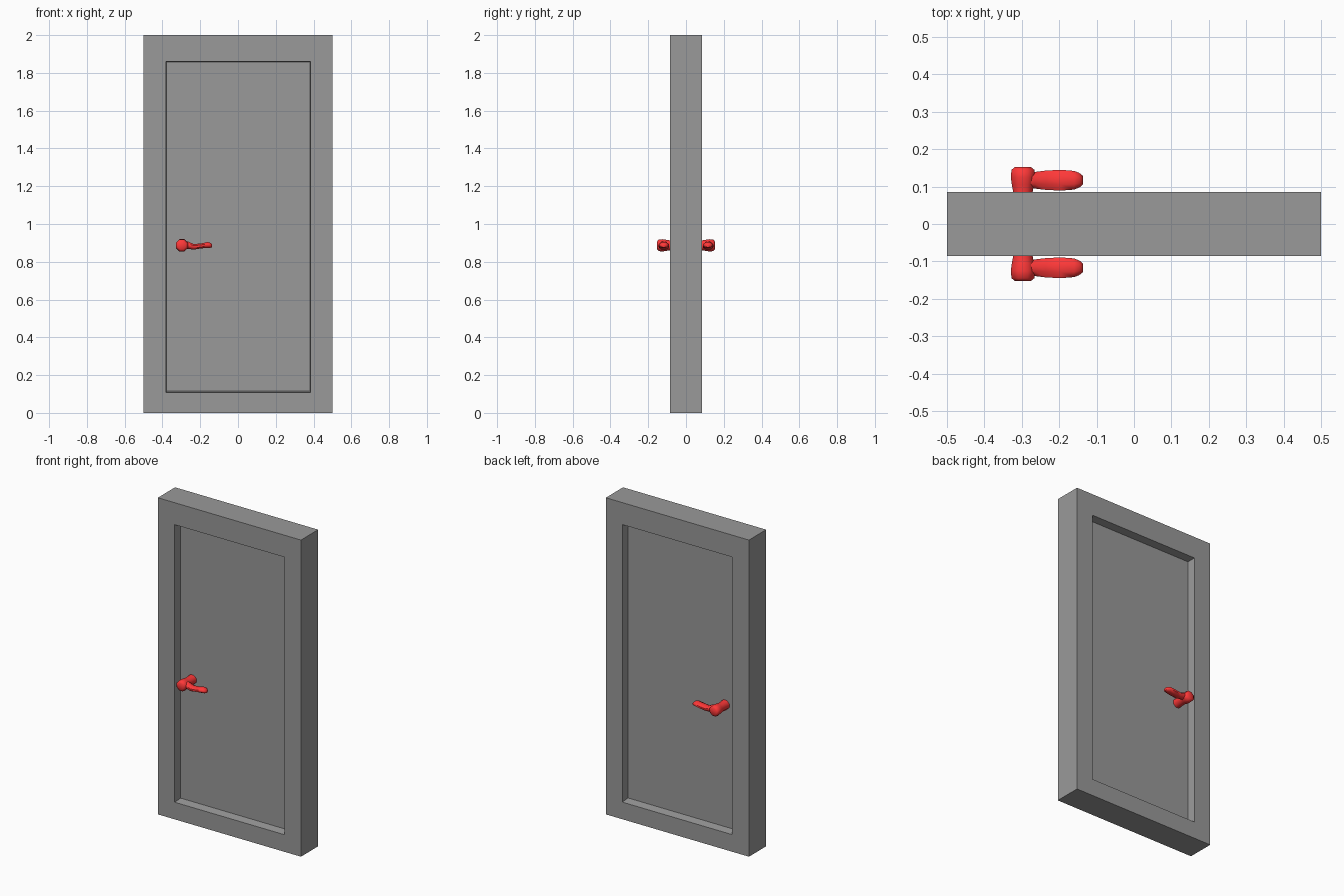
import bpy, bmesh
from math import cos, sin, tau

if "Cube" in bpy.data.objects:
    bpy.data.objects.remove(bpy.data.objects["Cube"])


def material(name, color):
    mat = bpy.data.materials.new(name)
    mat.diffuse_color = (*color, 1)
    mat.use_nodes = True
    mat.node_tree.nodes["Principled BSDF"].inputs["Base Color"].default_value = mat.diffuse_color
    return mat


red = material("red", (1.0, 0.04, 0.04))
dark_grey = material("dark_grey", (0.32, 0.32, 0.32))


def loft(bm, rings):
    """Skin a list of point rings and cap both ends."""
    loops = [[bm.verts.new(p) for p in ring] for ring in rings]
    n = len(loops[0])
    for a, b in zip(loops, loops[1:]):
        for i in range(n):
            j = (i + 1) % n
            bm.faces.new((a[i], a[j], b[j], b[i]))
    bm.faces.new(loops[0])
    bm.faces.new(loops[-1])


def finish(bm, name, mat, smooth=False):
    bmesh.ops.recalc_face_normals(bm, faces=bm.faces)
    me = bpy.data.meshes.new(name)
    bm.to_mesh(me)
    bm.free()
    me.materials.append(mat)
    ob = bpy.data.objects.new(name, me)
    bpy.context.collection.objects.link(ob)
    if smooth:
        bpy.ops.object.select_all(action='DESELECT')
        ob.select_set(True)
        bpy.context.view_layer.objects.active = ob
        bpy.ops.object.shade_smooth_by_angle(angle=1.0)


def rect(y, x0, x1, z0, z1):
    return [(x0, y, z0), (x1, y, z0), (x1, y, z1), (x0, y, z1)]


# Door slab: recessed panel, raised border and outer sides, front to back
half = [((-0.378, 0.382, 0.115, 1.857), 0.033),
        ((-0.382, 0.385, 0.108, 1.861), 0.086),
        ((-0.5, 0.5, 0.0, 2.0), 0.086)]
bm = bmesh.new()
loft(bm, [rect(-y, *r) for r, y in half] + [rect(y, *r) for r, y in reversed(half)])
finish(bm, "door", dark_grey)

# Handle sections: spindle (y, radius) and lever (x, z, half depth, half height)
SIDES = 8
spindle = [(0.03, 0.031), (0.085, 0.028), (0.105, 0.032), (0.125, 0.035),
           (0.145, 0.033), (0.153, 0.022)]
lever = [(-0.295, 0.890, 0.024, 0.022), (-0.265, 0.888, 0.024, 0.021),
         (-0.235, 0.879, 0.028, 0.016), (-0.195, 0.884, 0.030, 0.014),
         (-0.160, 0.889, 0.027, 0.017), (-0.146, 0.887, 0.021, 0.014),
         (-0.137, 0.885, 0.013, 0.009)]
angles = [tau * (i + 0.5) / SIDES for i in range(SIDES)]

for side, name in ((-1, "front_handle"), (1, "back_handle")):
    bm = bmesh.new()
    loft(bm, [[(-0.297 + r * cos(a), side * y, 0.887 + r * sin(a)) for a in angles]
              for y, r in spindle])
    loft(bm, [[(x, side * 0.117 + ry * cos(a), z + rz * sin(a)) for a in angles]
              for x, z, ry, rz in lever])
    finish(bm, name, red, True)
